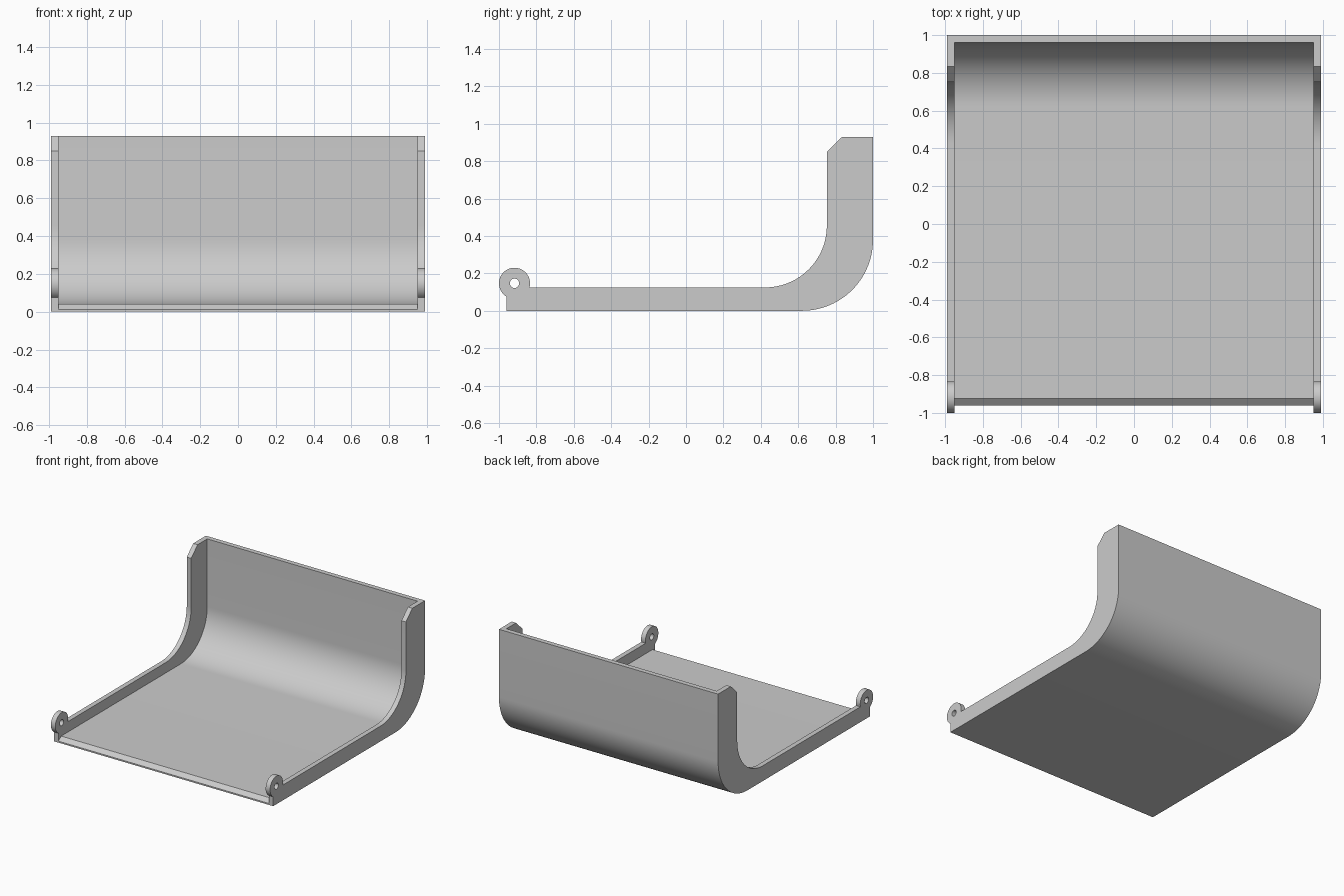
import bpy
from math import cos, sin, radians
from mathutils import Matrix

cube = bpy.data.objects.get("Cube")
if cube:
    bpy.data.objects.remove(cube, do_unlink=True)

gray = bpy.data.materials.new("light gray")
gray.use_nodes = True
color = (0.6, 0.6, 0.6, 1)
gray.diffuse_color = color
gray.node_tree.nodes["Principled BSDF"].inputs["Base Color"].default_value = color


def arc(cy, cz, r, start, end, steps=24):
    """Points of an arc in the side plane, angles in degrees."""
    angles = [radians(start + (end - start) * i / steps) for i in range(steps + 1)]
    return [(cy + r * cos(a), cz + r * sin(a)) for a in angles]


def side_extrusion(name, outlines, x0, x1):
    """Extrude closed side outlines (y, z) from x0 to x1; inner ones become holes."""
    curve = bpy.data.curves.new(name, "CURVE")
    curve.dimensions = "2D"
    curve.fill_mode = "BOTH"
    curve.extrude = (x1 - x0) / 2
    for points in outlines:
        spline = curve.splines.new("POLY")
        spline.points.add(len(points) - 1)
        for p, (y, z) in zip(spline.points, points):
            p.co = (y, z, 0, 1)
        spline.use_cyclic_u = True
    obj = bpy.data.objects.new(name, curve)
    bpy.context.collection.objects.link(obj)
    bpy.ops.object.select_all(action="DESELECT")
    obj.select_set(True)
    bpy.context.view_layer.objects.active = obj
    bpy.ops.object.convert(target="MESH")
    obj = bpy.context.object
    # Stand the side plane upright: local x, y, z become y, z, x
    turn = Matrix(((0, 0, 1, 0), (1, 0, 0, 0), (0, 1, 0, 0), (0, 0, 0, 1)))
    obj.data.transform(Matrix.Translation(((x0 + x1) / 2, 0, 0)) @ turn)
    obj.data.materials.clear()
    obj.data.materials.append(gray)
    bpy.ops.object.shade_smooth_by_angle(angle=radians(25))
    return obj


FRONT, BACK, TOP = -0.96, 1.0, 0.93
WALL = 0.04
HALF, INNER = 0.99, 0.95
BEND = 0.38
outer_bend = arc(BACK - BEND, BEND, BEND, -90, 0)

# Curved floor and back panel with a bevelled front lip
shell = [(FRONT, 0)] + outer_bend + [(BACK, TOP), (BACK - WALL, TOP)]
shell += arc(BACK - BEND, BEND, BEND - WALL, 0, -90)
shell += [(FRONT + 0.035, WALL), (FRONT, 0.012)]
side_extrusion("floor_and_back_panel", [shell], -INNER, INNER)

# Side rails with chamfered tops and hinge eyes
HINGE = (-0.917, 0.147)
rail = [(FRONT, 0)] + outer_bend + [(BACK, TOP), (0.835, TOP), (0.753, 0.85)]
rail += arc(0.423, 0.455, 0.33, 0, -90)
rail += arc(*HINGE, 0.083, -15.4, 238.8, 40)
hole = arc(*HINGE, 0.025, 0, 345, 23)
side_extrusion("left_side_rail", [rail, hole], INNER, HALF)
side_extrusion("right_side_rail", [rail, hole], -HALF, -INNER)
